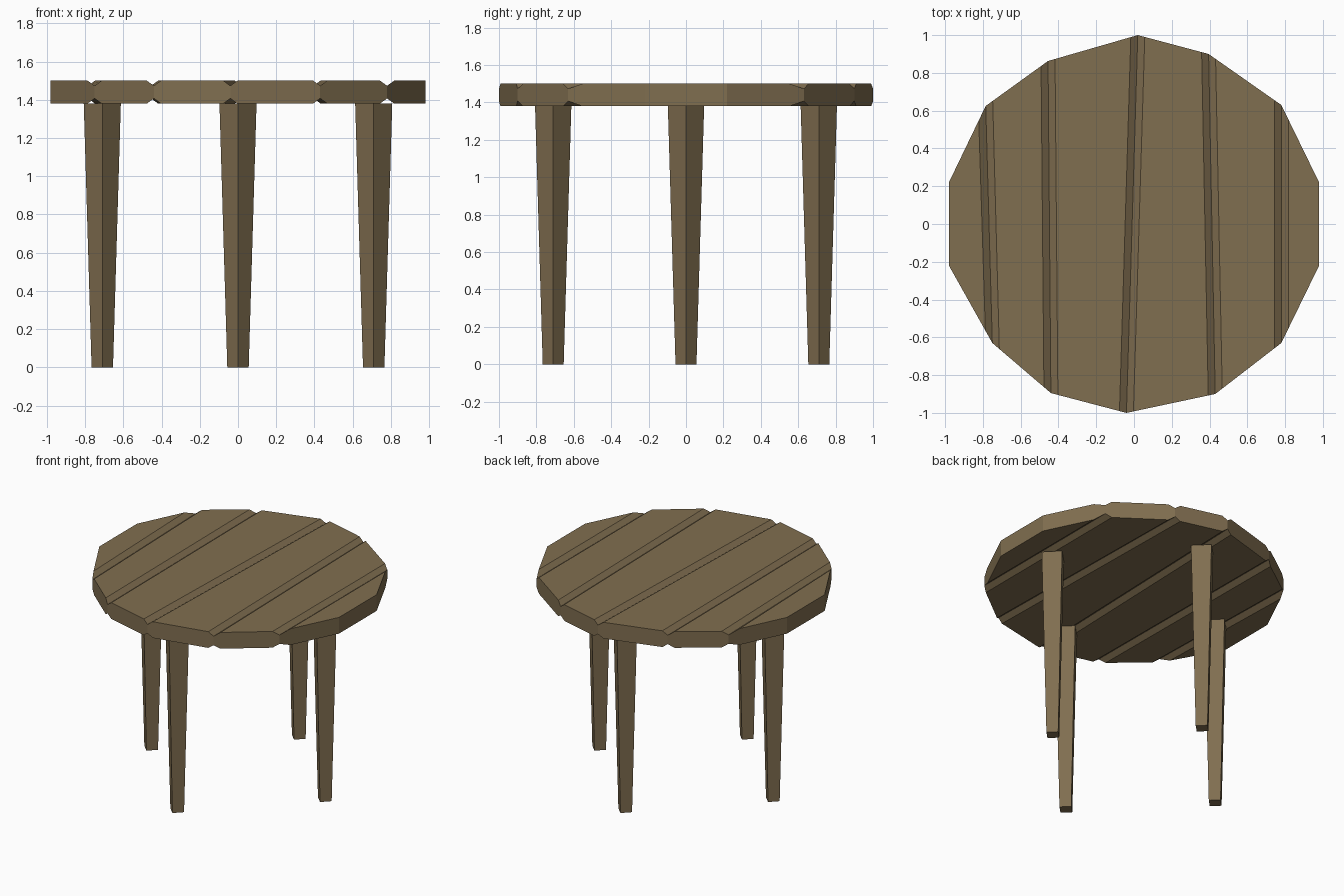
import bpy, bmesh, math

if "Cube" in bpy.data.objects:
    bpy.data.objects.remove(bpy.data.objects["Cube"])

wood = bpy.data.materials.new("brown_wood")
wood.diffuse_color = (0.216, 0.156, 0.080, 1)
wood.use_nodes = True
wood.node_tree.nodes["Principled BSDF"].inputs["Base Color"].default_value = wood.diffuse_color

TOP, BOTTOM, BEVEL, INSET = 1.50, 1.38, 0.027, 0.037


def finish(name, bm):
    bmesh.ops.recalc_face_normals(bm, faces=bm.faces)
    me = bpy.data.meshes.new(name)
    bm.to_mesh(me)
    bm.free()
    me.materials.append(wood)
    ob = bpy.data.objects.new(name, me)
    bpy.context.collection.objects.link(ob)
    return ob


# Seams between planks: (front point, back point); first and last are rim edges
seams = [
    ((-0.98, -0.22), (-0.98, 0.22)),
    ((-0.75, -0.63), (-0.785, 0.625)),
    ((-0.44, -0.895), (-0.455, 0.863)),
    ((-0.04, -1.0), (0.02, 1.0)),
    ((0.43, -0.90), (0.395, 0.90)),
    ((0.78, -0.63), (0.78, 0.63)),
    ((0.98, -0.22), (0.98, 0.22)),
]


def slide(a, b, dx):
    """Move from a towards b by dx measured along x."""
    t = dx / abs(b[0] - a[0])
    return (a[0] + (b[0] - a[0]) * t, a[1] + (b[1] - a[1]) * t)


def plank(name, left, right, bevel_left, bevel_right):
    bm = bmesh.new()
    il, ir = INSET * bevel_left, INSET * bevel_right
    rings = []
    for z, edge in ((BOTTOM, 1), (BOTTOM + BEVEL, 0), (TOP - BEVEL, 0), (TOP, 1)):
        pts = [slide(left[0], right[0], il * edge), slide(right[0], left[0], ir * edge),
               slide(right[1], left[1], ir * edge), slide(left[1], right[1], il * edge)]
        rings.append([bm.verts.new((x, y, z)) for x, y in pts])
    bm.faces.new(rings[0])
    bm.faces.new(rings[-1])
    # long sides with their bevels
    for a, b in zip(rings, rings[1:]):
        for i, j in ((1, 2), (3, 0)):
            bm.faces.new((a[i], a[j], b[j], b[i]))
    # flat plank ends
    for i, j in ((0, 1), (2, 3)):
        bm.faces.new([r[i] for r in rings] + [r[j] for r in reversed(rings)])
    finish(name, bm)


# Table top
last = len(seams) - 2
for k in range(last + 1):
    plank(f"plank_{k + 1}", seams[k], seams[k + 1], k > 0, k < last)

# Tapered square legs, corners facing the axes
for k, side in enumerate(("right", "back", "left", "front")):
    a = k * math.pi / 2
    bm = bmesh.new()
    bmesh.ops.create_cone(bm, cap_ends=True, segments=4, radius1=0.056,
                          radius2=0.097, depth=BOTTOM)
    ob = finish(f"{side}_leg", bm)
    ob.location = (0.71 * math.cos(a), 0.71 * math.sin(a), BOTTOM / 2)
